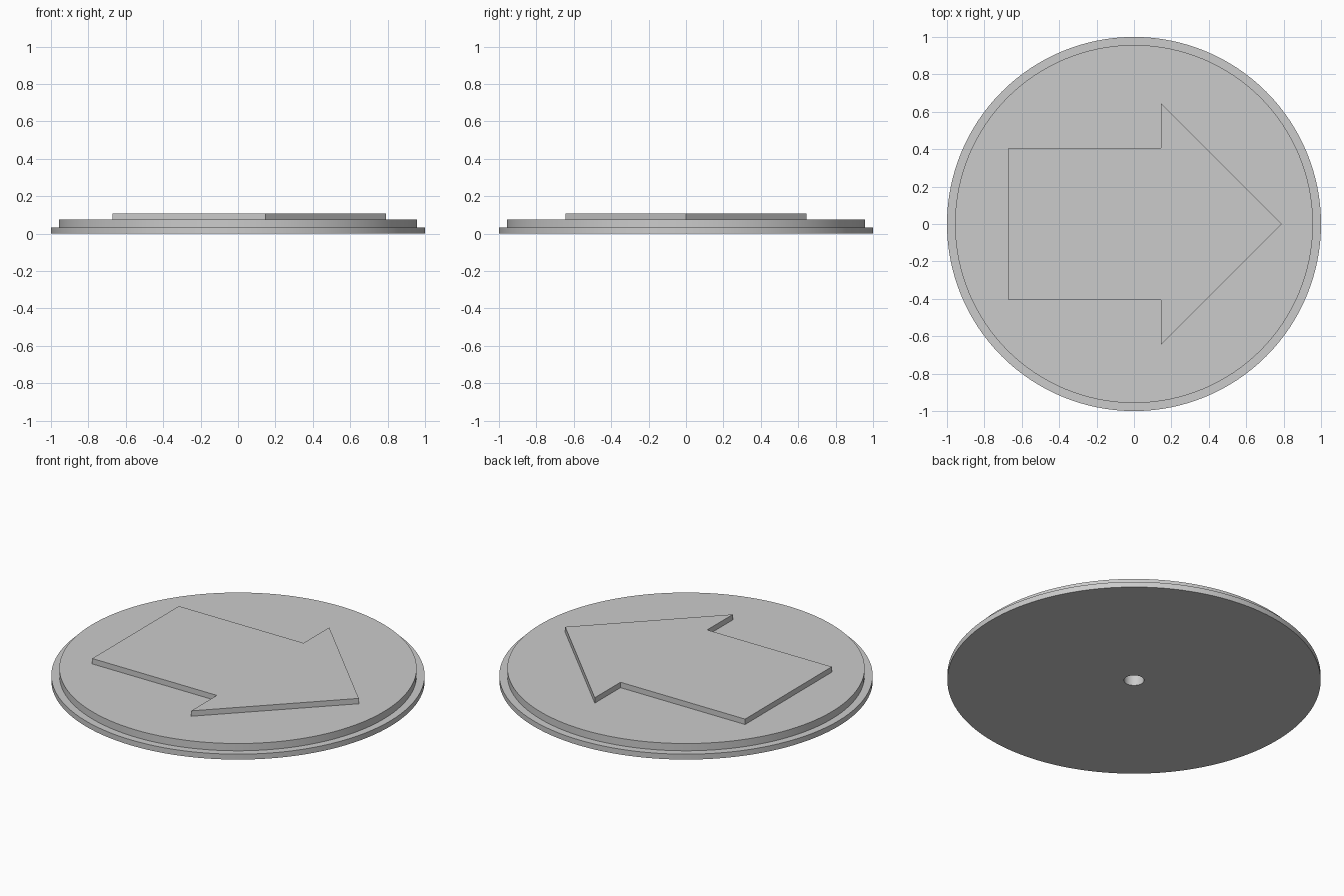
import bpy, bmesh, math

cube = bpy.data.objects.get("Cube")
if cube:
    bpy.data.objects.remove(cube, do_unlink=True)

GREY = (0.6, 0.6, 0.6, 1)
grey = bpy.data.materials.new("plain grey")
grey.use_nodes = True
grey.diffuse_color = GREY
grey.node_tree.nodes["Principled BSDF"].inputs["Base Color"].default_value = GREY

DISC_TOP = 0.075
ARROW_TOP = 0.107
HOLE_RADIUS = 0.054
HOLE_DEPTH = 0.07


def add_object(name, bm):
    bmesh.ops.recalc_face_normals(bm, faces=bm.faces)
    mesh = bpy.data.meshes.new(name)
    bm.to_mesh(mesh)
    bm.free()
    mesh.materials.append(grey)
    obj = bpy.data.objects.new(name, mesh)
    bpy.context.collection.objects.link(obj)
    return obj


# Stepped disc with a blind centre hole underneath, turned from one profile
profile = [(0, HOLE_DEPTH), (HOLE_RADIUS, HOLE_DEPTH), (HOLE_RADIUS, 0),
           (1, 0), (1, 0.032), (0.957, 0.032), (0.957, DISC_TOP), (0, DISC_TOP)]
bm = bmesh.new()
verts = [bm.verts.new((r, 0, z)) for r, z in profile]
edges = [bm.edges.new(pair) for pair in zip(verts, verts[1:])]
bmesh.ops.spin(bm, geom=verts + edges, cent=(0, 0, 0), axis=(0, 0, 1),
               angle=math.tau, steps=128, use_merge=True)
bmesh.ops.remove_doubles(bm, verts=bm.verts, dist=0.0001)
disc = add_object("stepped_disc", bm)
bpy.ops.object.select_all(action='DESELECT')
disc.select_set(True)
bpy.context.view_layer.objects.active = disc
bpy.ops.object.shade_smooth_by_angle(angle=math.radians(30))

# Raised arrow pointing to +x, mirrored about its centre line
half = [(-0.67, 0.405), (0.145, 0.405), (0.145, 0.645)]
outline = half + [(0.79, 0)] + [(x, -y) for x, y in reversed(half)]
bm = bmesh.new()
base = bm.faces.new([bm.verts.new((x, y, DISC_TOP)) for x, y in outline])
raised = bmesh.ops.extrude_face_region(bm, geom=[base], use_keep_orig=True)
top = [v for v in raised["geom"] if isinstance(v, bmesh.types.BMVert)]
bmesh.ops.translate(bm, verts=top, vec=(0, 0, ARROW_TOP - DISC_TOP))
add_object("raised_arrow", bm)
